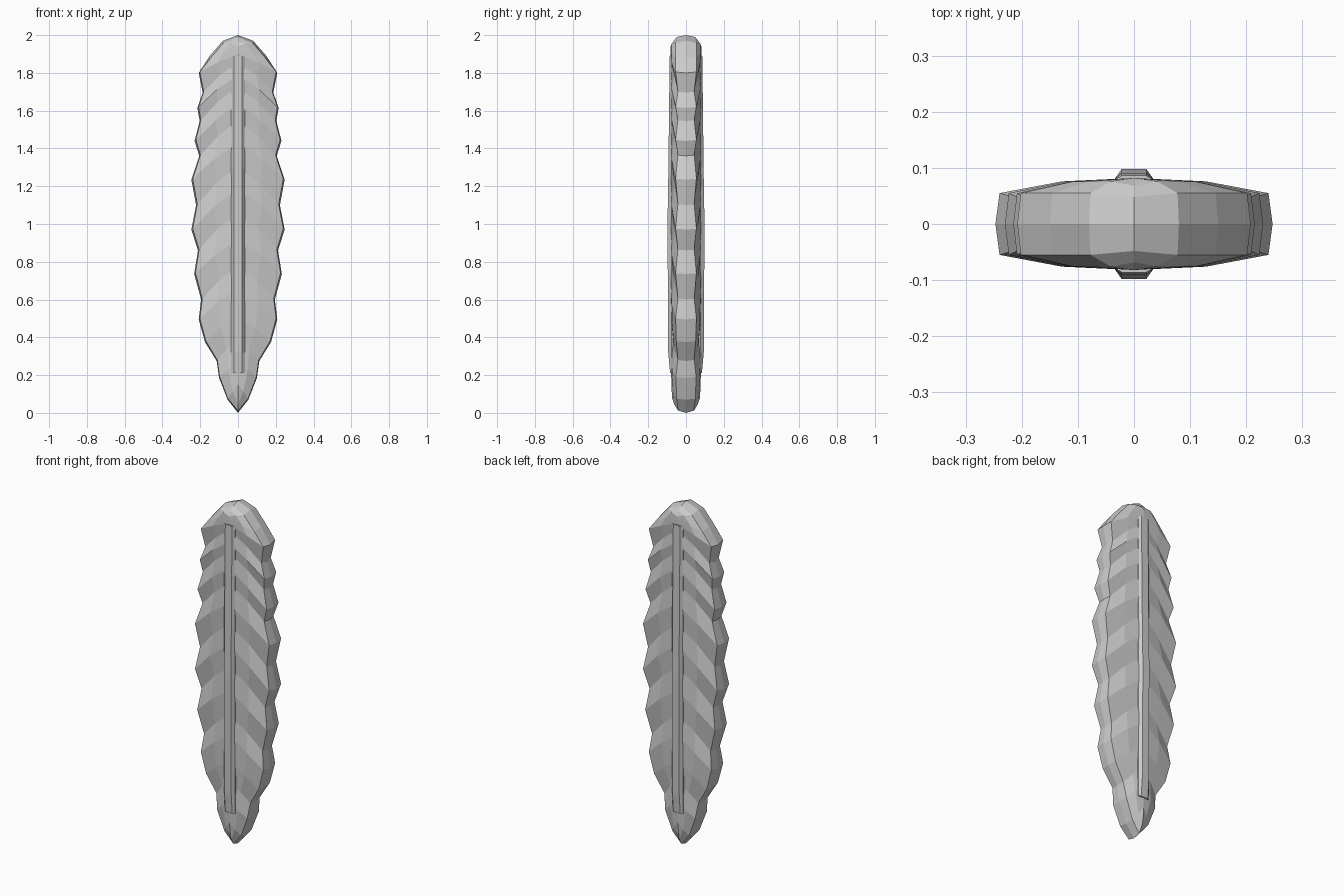
import bpy, bmesh

if "Cube" in bpy.data.objects:
    bpy.data.objects.remove(bpy.data.objects["Cube"])

def mirrored_object(name, rows, cap=False):
    """Loft one quadrant (x>0, y<0) from rows of points, then mirror it in x and y."""
    bm = bmesh.new()
    grid = [[bm.verts.new(p) for p in row] for row in rows]
    for a, b in zip(grid, grid[1:]):
        for j in range(len(a) - 1):
            bm.faces.new((a[j], b[j], b[j + 1], a[j + 1]))
    if cap:
        bm.faces.new(grid[0])
        bm.faces.new(grid[-1][::-1])
    bmesh.ops.remove_doubles(bm, verts=bm.verts, dist=0.0005)
    bmesh.ops.dissolve_degenerate(bm, edges=bm.edges, dist=0.0005)
    me = bpy.data.meshes.new(name)
    bm.to_mesh(me)
    bm.free()
    ob = bpy.data.objects.new(name, me)
    bpy.context.collection.objects.link(ob)
    m = ob.modifiers.new("mirror", 'MIRROR')
    m.use_axis = (True, True, False)
    m.use_clip = True
    m.merge_threshold = 0.0005
    return ob

# Outline: edge x, edge z, shaft z, height (1 = barb ridge, 0 = notch valley)
outline = [
    (0.055, 0.07, 0.15, 0.5), (0.10, 0.185, 0.27, 0.9), (0.113, 0.275, 0.39, 0),
    (0.175, 0.375, 0.51, 0.7), (0.208, 0.495, 0.66, 1), (0.195, 0.60, 0.78, 0),
    (0.232, 0.735, 0.92, 1), (0.212, 0.86, 1.06, 0), (0.247, 0.97, 1.19, 1),
    (0.222, 1.10, 1.31, 0), (0.247, 1.235, 1.43, 1), (0.205, 1.36, 1.55, 0),
    (0.23, 1.44, 1.64, 1), (0.203, 1.545, 1.73, 0), (0.215, 1.615, 1.79, 1),
    (0.187, 1.695, 1.86, 0), (0.208, 1.80, 1.90, 1), (0.15, 1.89, 1.925, 1),
    (0.08, 1.97, 1.94, 1)]

# Feather blade: columns are rim centre, rim, mid vane, shaft line
rows = [[(0, 0, 0), (0, -0.042, 0.012), (0, -0.062, 0.045), (0, -0.074, 0.08)]]
for x, z, c, h in outline:
    t = min(1, z / 0.3)
    rim_z = z - 0.012 if z > 1.85 else z + 0.005
    rows.append([(x, 0, z),
                 (x * 0.97, -(0.043 + 0.012 * h), rim_z),
                 (x * 0.52, -(0.062 + 0.014 * h), z + (c - z) * 0.55),
                 (0, -(0.076 + 0.006 * t), c)])
rows.append([(0, 0, 2), (0, -0.048, 1.99), (0, -0.068, 1.965), (0, -0.076, 1.945)])
mirrored_object("feather_blade", rows)

# Raised shaft on both faces
shaft = [(0.21, 0.084), (0.32, 0.094), (0.65, 0.096), (1.0, 0.098),
         (1.3, 0.093), (1.6, 0.090), (1.89, 0.086)]
mirrored_object("feather_shaft",
                [[(0.036, 0, z), (0.036, -0.078, z), (0.022, -y, z), (0, -y, z), (0, 0, z)]
                 for z, y in shaft], cap=True)
# Remove the hidden centre-plane faces of the shaft
me = bpy.data.objects["feather_shaft"].data
bm = bmesh.new()
bm.from_mesh(me)
bmesh.ops.delete(bm, geom=[f for f in bm.faces if all(abs(v.co.x) < 1e-5 for v in f.verts)],
                 context='FACES_ONLY')
bm.to_mesh(me)
bm.free()
